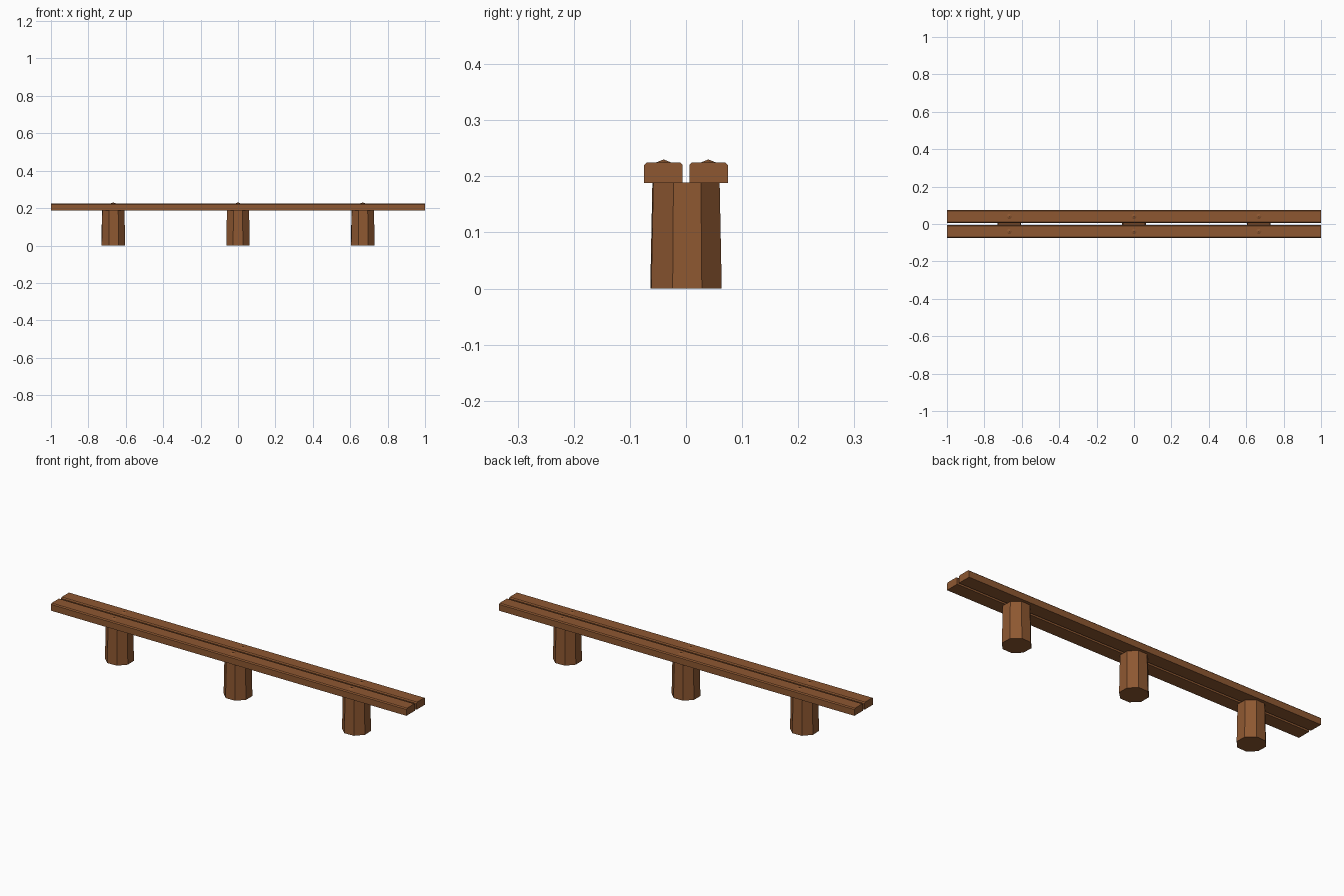
import bpy, bmesh, math
from mathutils import Matrix

if "Cube" in bpy.data.objects:
    bpy.data.objects.remove(bpy.data.objects["Cube"])

wood = bpy.data.materials.new("brown wood")
wood.diffuse_color = (0.27, 0.097, 0.031, 1)
wood.use_nodes = True
wood.node_tree.nodes["Principled BSDF"].inputs["Base Color"].default_value = wood.diffuse_color


def finish(name, bm):
    bmesh.ops.recalc_face_normals(bm, faces=bm.faces)
    mesh = bpy.data.meshes.new(name)
    bm.to_mesh(mesh)
    bm.free()
    mesh.materials.append(wood)
    obj = bpy.data.objects.new(name, mesh)
    bpy.context.collection.objects.link(obj)


def tapered(name, sides, r_bottom, r_top, z0, z1, x, y, turn):
    """Low-poly post or peg standing from z0 to z1."""
    bm = bmesh.new()
    m = Matrix.Translation((x, y, (z0 + z1) / 2)) @ Matrix.Rotation(turn, 4, 'Z')
    bmesh.ops.create_cone(bm, cap_ends=True, segments=sides, radius1=r_bottom,
                          radius2=r_top, depth=z1 - z0, matrix=m)
    finish(name, bm)


def plank(name, y0, y1):
    """Full-length board with chamfered top edges."""
    z0, z1, c = 0.188, 0.225, 0.005
    profile = [(y0, z0), (y1, z0), (y1, z1 - c), (y1 - c, z1),
               (y0 + c, z1), (y0, z1 - c)]
    bm = bmesh.new()
    face = bm.faces.new([bm.verts.new((-1, y, z)) for y, z in profile])
    ext = bmesh.ops.extrude_face_region(bm, geom=[face], use_keep_orig=True)
    verts = [v for v in ext["geom"] if isinstance(v, bmesh.types.BMVert)]
    bmesh.ops.translate(bm, verts=verts, vec=(2, 0, 0))
    finish(name, bm)


# two seat boards with a narrow gap
plank("front_plank", -0.0745, -0.006)
plank("back_plank", 0.006, 0.0745)

# three octagonal posts, each with a peg through both boards
for label, x, turn in (("left", -0.667, 2), ("middle", 0, 0), ("right", 0.667, 2)):
    tapered(label + "_post", 8, 0.068, 0.064, 0, 0.189, x, 0,
            math.radians(22.5 + turn))
    for side, y in (("front", -0.04), ("back", 0.04)):
        tapered(f"{label}_{side}_peg", 6, 0.016, 0.0, 0.2245, 0.23, x, y,
                math.radians(30))
